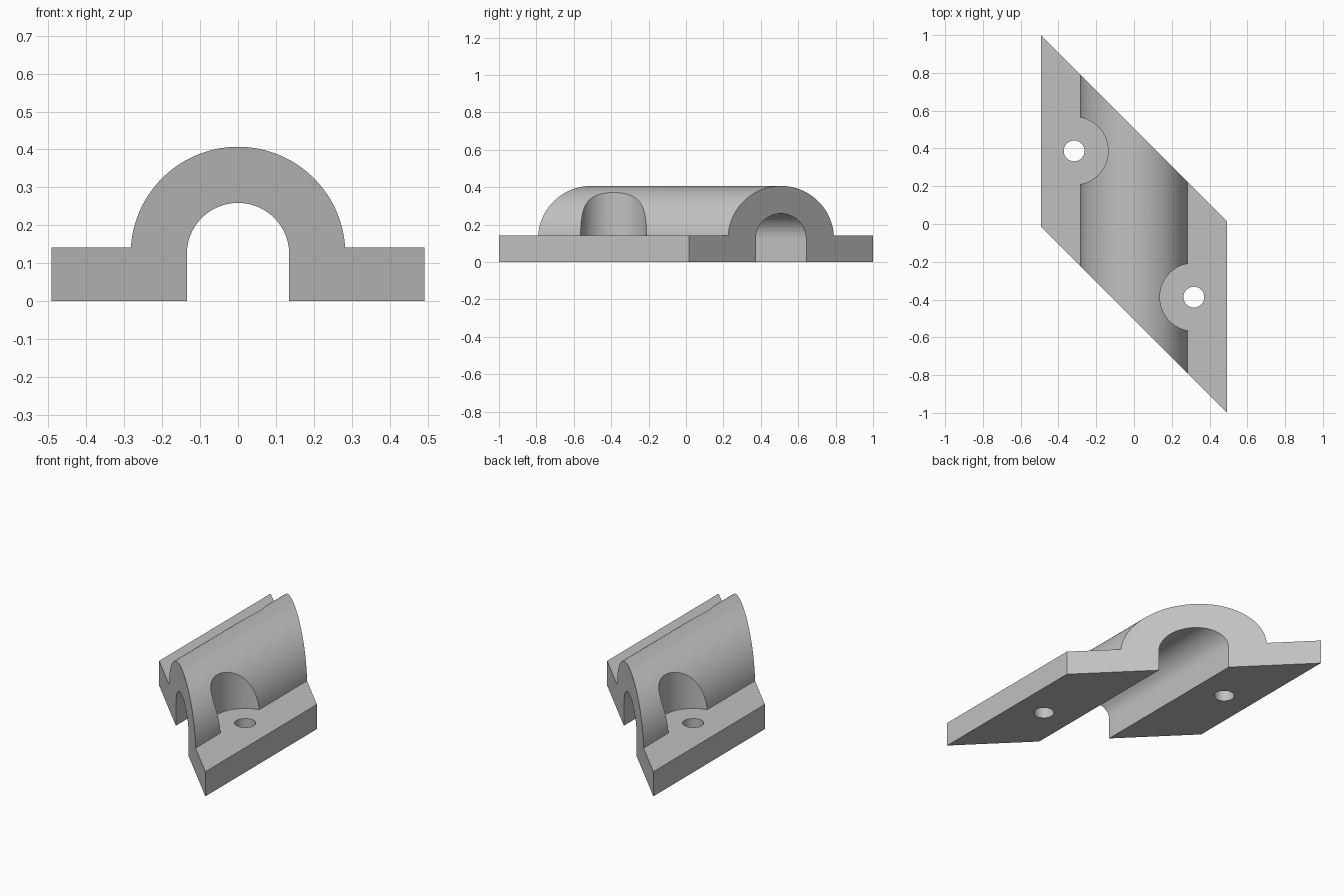
import bpy, bmesh, math

if "Cube" in bpy.data.objects:
    bpy.data.objects.remove(bpy.data.objects["Cube"], do_unlink=True)

HALF_W, FLANGE_Z = 0.492, 0.142
OUTER_R, INNER_R, ARC_Z = 0.283, 0.135, 0.124
HALF_L = 0.508            # half length along y, before the 45 degree skew
SCREW_X, SCREW_Y = 0.317, 0.387

grey = bpy.data.materials.new("plain grey")
grey.use_nodes = True
colour = (0.53, 0.53, 0.53, 1)
grey.diffuse_color = colour
grey.node_tree.nodes["Principled BSDF"].inputs["Base Color"].default_value = colour


def arc(radius, start, end, steps):
    angles = [start + (end - start) * i / steps for i in range(steps + 1)]
    return [(radius * math.cos(a), ARC_Z + radius * math.sin(a)) for a in angles]


def new_object(name, bm):
    bmesh.ops.recalc_face_normals(bm, faces=bm.faces)
    mesh = bpy.data.meshes.new(name)
    bm.to_mesh(mesh)
    bm.free()
    mesh.materials.append(grey)
    obj = bpy.data.objects.new(name, mesh)
    bpy.context.collection.objects.link(obj)
    return obj


def cylinder_cutter(name, x, y, radius, bottom, top):
    bm = bmesh.new()
    bmesh.ops.create_cone(bm, cap_ends=True, segments=64, radius1=radius,
                          radius2=radius, depth=top - bottom)
    bmesh.ops.translate(bm, verts=bm.verts, vec=(x, y, (top + bottom) / 2))
    obj = new_object(name, bm)
    obj.hide_render = True
    return obj


# Saddle cross-section: two flanges, arched outside, arched channel inside
tilt = math.asin((FLANGE_Z - ARC_Z) / OUTER_R)
profile = [(HALF_W, 0), (HALF_W, FLANGE_Z)]
profile += arc(OUTER_R, tilt, math.pi - tilt, 64)
profile += [(-HALF_W, FLANGE_Z), (-HALF_W, 0), (-INNER_R, 0)]
profile += arc(INNER_R, math.pi, 0, 48)
profile += [(INNER_R, 0)]

# Extrude along y with both ends mitred at 45 degrees
bm = bmesh.new()
face = bm.faces.new([bm.verts.new((x, -x - HALF_L, z)) for x, z in profile])
result = bmesh.ops.extrude_face_region(bm, geom=[face], use_keep_orig=True)
moved = [v for v in result["geom"] if isinstance(v, bmesh.types.BMVert)]
bmesh.ops.translate(bm, verts=moved, vec=(0, 2 * HALF_L, 0))
clamp = new_object("pipe_clamp", bm)

# Screw-head pocket and through hole on each flange
cutters = []
for side, s in (("left", 1), ("right", -1)):
    x, y = s * SCREW_X, -s * SCREW_Y
    cutters.append(cylinder_cutter(side + "_pocket_cutter", x, y, 0.18, FLANGE_Z, 0.6))
    cutters.append(cylinder_cutter(side + "_hole_cutter", x, y, 0.055, -0.1, 0.5))
for cutter in cutters:
    mod = clamp.modifiers.new(cutter.name, 'BOOLEAN')
    mod.operation = 'DIFFERENCE'
    mod.solver = 'EXACT'
    mod.object = cutter

# Bake the cuts, drop the cutters and shade
bpy.ops.object.select_all(action='DESELECT')
bpy.context.view_layer.objects.active = clamp
clamp.select_set(True)
for cutter in cutters:
    bpy.ops.object.modifier_apply(modifier=cutter.name)
for cutter in cutters:
    bpy.data.objects.remove(cutter, do_unlink=True)
bpy.ops.object.shade_smooth_by_angle(angle=math.radians(30))
